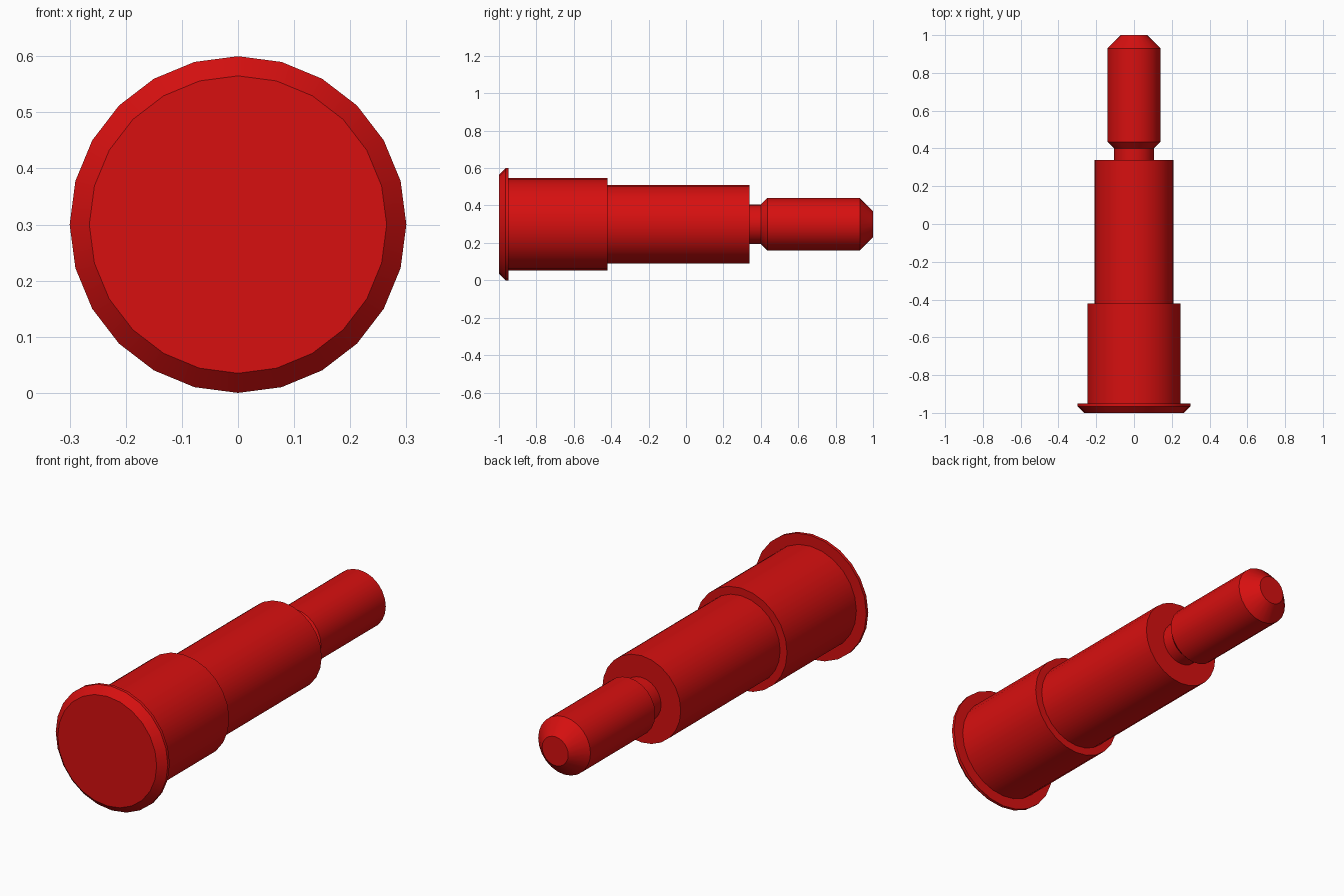
import bpy, bmesh, math

cube = bpy.data.objects.get("Cube")
if cube:
    bpy.data.objects.remove(cube, do_unlink=True)

SIDES = 24
AXIS_Z = 0.30

red = bpy.data.materials.new("red")
red.use_nodes = True
colour = (0.68, 0.005, 0.005, 1.0)
red.diffuse_color = colour
red.node_tree.nodes["Principled BSDF"].inputs["Base Color"].default_value = colour

# Stepped pin outline from head to tip: (position along y, radius)
profile = [
    (-1.00, 0.265), (-0.965, 0.30), (-0.95, 0.30),   # chamfered head
    (-0.95, 0.247), (-0.42, 0.247),                  # wide shoulder
    (-0.42, 0.21), (0.34, 0.21),                     # middle barrel
    (0.34, 0.105), (0.40, 0.105),                    # relief neck
    (0.435, 0.14), (0.93, 0.14), (1.00, 0.07),       # chamfered tip
]

# Revolve the outline about the y axis
bm = bmesh.new()
rings = []
for y, r in profile:
    angles = [2 * math.pi * i / SIDES for i in range(SIDES)]
    rings.append([bm.verts.new((r * math.cos(a), y, AXIS_Z + r * math.sin(a)))
                  for a in angles])
for a, b in zip(rings, rings[1:]):
    for i in range(SIDES):
        j = (i + 1) % SIDES
        bm.faces.new((a[i], a[j], b[j], b[i]))

# Flat end caps
bm.faces.new(rings[0])
bm.faces.new(rings[-1])
bmesh.ops.recalc_face_normals(bm, faces=bm.faces)

mesh = bpy.data.meshes.new("stepped_pin")
bm.to_mesh(mesh)
bm.free()
mesh.materials.append(red)
pin = bpy.data.objects.new("stepped_pin", mesh)
bpy.context.collection.objects.link(pin)

# Smooth barrels with crisp steps and chamfers
bpy.ops.object.select_all(action="DESELECT")
pin.select_set(True)
bpy.context.view_layer.objects.active = pin
bpy.ops.object.shade_smooth_by_angle(angle=math.radians(30))
